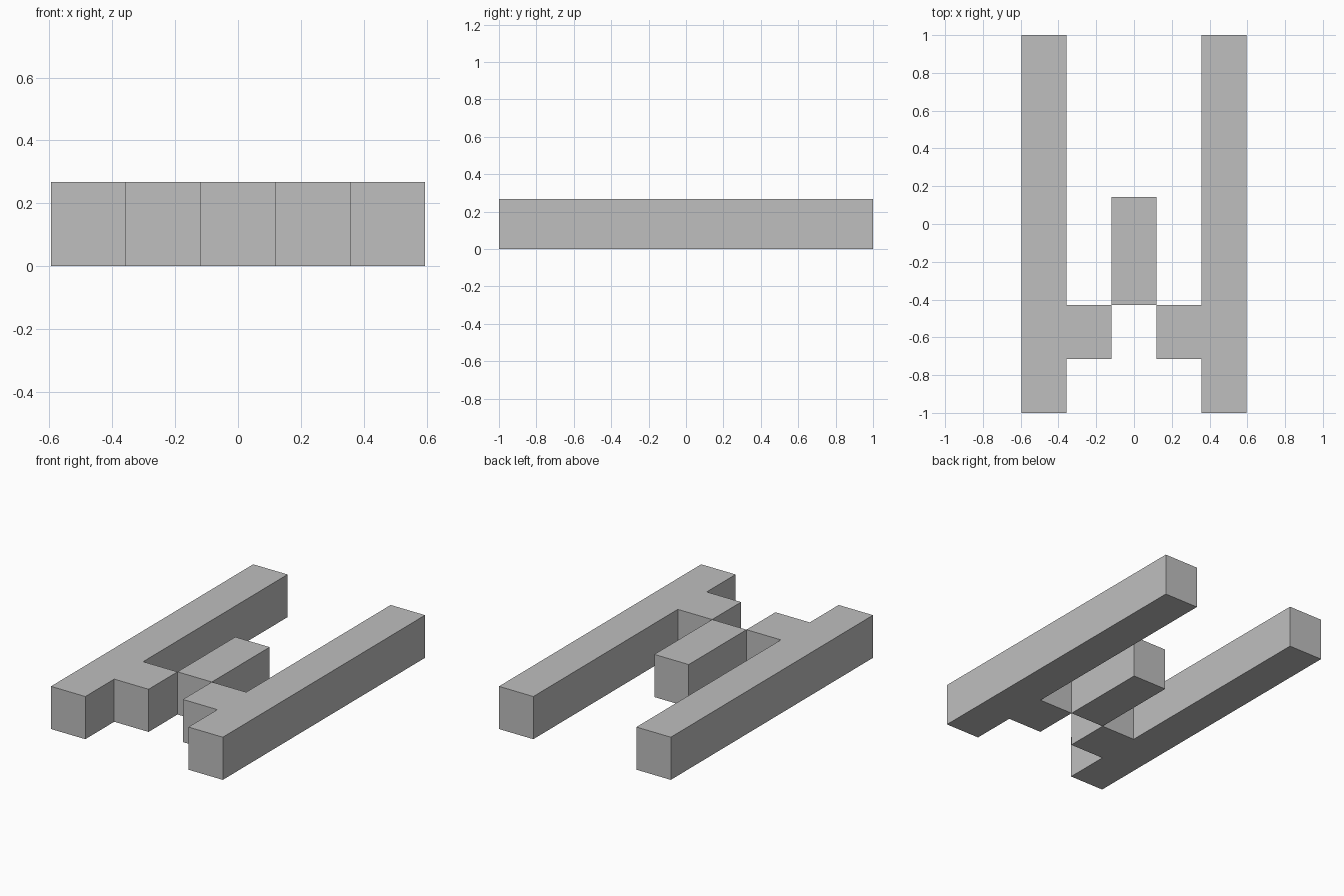
import bpy, bmesh

cube = bpy.data.objects.get("Cube")
if cube:
    bpy.data.objects.remove(cube, do_unlink=True)

HEIGHT = 0.267
U = 0.238            # width of one column
V = 2 / 7            # length of one row

# Single plain grey finish
grey = bpy.data.materials.new("plain grey")
grey.use_nodes = True
colour = (0.52, 0.52, 0.52, 1)
grey.diffuse_color = colour
grey.node_tree.nodes["Principled BSDF"].inputs["Base Color"].default_value = colour


def extruded(name, outline):
    """Raise a flat outline from the ground to the common height."""
    bm = bmesh.new()
    base = bm.faces.new([bm.verts.new((x, y, 0)) for x, y in outline])
    top = bmesh.ops.extrude_face_region(bm, geom=[base])["geom"]
    verts = [v for v in top if isinstance(v, bmesh.types.BMVert)]
    bmesh.ops.translate(bm, verts=verts, vec=(0, 0, HEIGHT))
    bmesh.ops.recalc_face_normals(bm, faces=bm.faces)
    mesh = bpy.data.meshes.new(name)
    bm.to_mesh(mesh)
    bm.free()
    mesh.materials.append(grey)
    obj = bpy.data.objects.new(name, mesh)
    bpy.context.collection.objects.link(obj)
    return obj


# Long side rails, each with a stub reaching inward
inner, outer, tip = 1.5 * U, 2.5 * U, 0.5 * U
stub_front, stub_back = -1 + V, -1 + 2 * V
rail = [(outer, -1), (outer, 1), (inner, 1), (inner, stub_back),
        (tip, stub_back), (tip, stub_front), (inner, stub_front), (inner, -1)]
for name, side in (("left_rail", 1), ("right_rail", -1)):
    extruded(name, [(side * x, y) for x, y in rail])

# Centre block meeting the stubs at their back corners
extruded("centre_block", [(-tip, stub_back), (tip, stub_back),
                          (tip, stub_back + 2 * V), (-tip, stub_back + 2 * V)])
